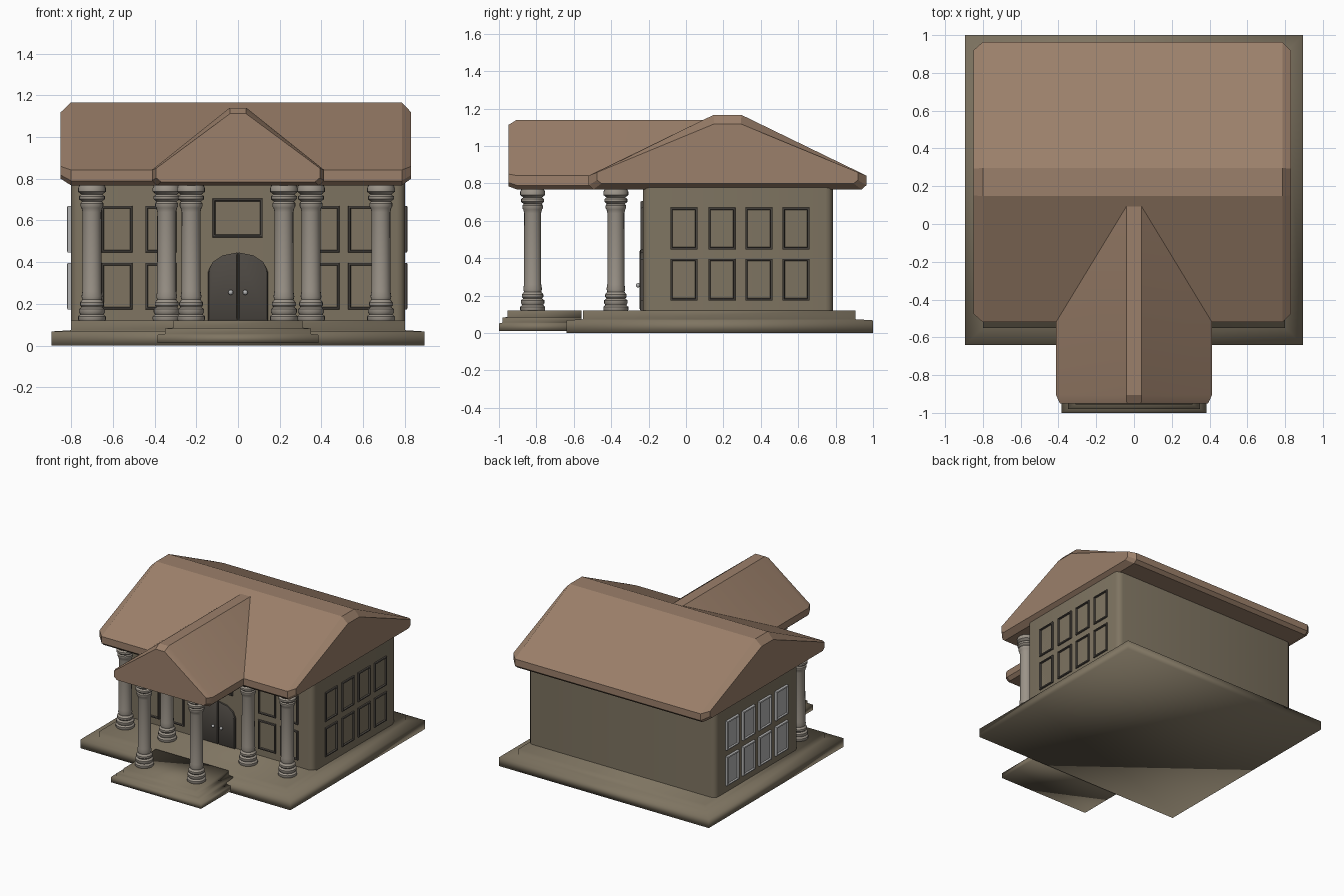
import bpy, bmesh, math
from mathutils import Matrix, Vector

if "Cube" in bpy.data.objects:
    bpy.data.objects.remove(bpy.data.objects["Cube"])


def material(name, rgb):
    m = bpy.data.materials.new(name)
    m.diffuse_color = (*rgb, 1)
    m.use_nodes = True
    m.node_tree.nodes["Principled BSDF"].inputs["Base Color"].default_value = m.diffuse_color
    return m


ROOF = material("roof_brown", (0.33, 0.215, 0.145))
STONE = material("stone", (0.21, 0.175, 0.12))
COLUMN = material("column_stone", (0.33, 0.295, 0.25))
DARK = material("dark_wood", (0.075, 0.066, 0.056))
GREY = material("grey", (0.45, 0.45, 0.45))


def finish(name, bm, mats, smooth=None):
    bmesh.ops.recalc_face_normals(bm, faces=bm.faces)
    me = bpy.data.meshes.new(name)
    bm.to_mesh(me)
    bm.free()
    ob = bpy.data.objects.new(name, me)
    bpy.context.collection.objects.link(ob)
    for m in mats:
        me.materials.append(m)
    if smooth:
        bpy.ops.object.select_all(action='DESELECT')
        ob.select_set(True)
        bpy.context.view_layer.objects.active = ob
        bpy.ops.object.shade_smooth_by_angle(angle=math.radians(smooth))
    return ob


def loft(name, sections, mat, smooth=None):
    """Skin equal-length loops and cap both ends."""
    bm = bmesh.new()
    rings = [[bm.verts.new(p) for p in s] for s in sections]
    n = len(rings[0])
    for a, b in zip(rings, rings[1:]):
        for i in range(n):
            j = (i + 1) % n
            bm.faces.new((a[i], a[j], b[j], b[i]))
    bm.faces.new(rings[0])
    bm.faces.new(rings[-1])
    return finish(name, bm, [mat], smooth)


def rect(x, y0, y1, z):
    return [(-x, y0, z), (x, y0, z), (x, y1, z), (-x, y1, z)]


def rounded_rect(x, y0, y1, r, z, seg=3):
    pts = []
    for k, (cx, cy) in enumerate([(x - r, y1 - r), (r - x, y1 - r),
                                  (r - x, y0 + r), (x - r, y0 + r)]):
        for s in range(seg + 1):
            a = math.radians(90 * (k + s / seg))
            pts.append((cx + r * math.cos(a), cy + r * math.sin(a), z))
    return pts


# Plinth and entrance steps
loft("base", [rect(0.895, -0.64, 1.0, 0), rect(0.895, -0.64, 1.0, 0.068),
              rect(0.80, -0.55, 0.905, 0.074), rect(0.80, -0.55, 0.905, 0.12)], STONE, 100)
loft("entrance_steps", [rect(x, y, -0.56, z) for x, y, z in
                        [(0.385, -1.0, 0.012), (0.385, -1.0, 0.052), (0.35, -0.98, 0.056),
                         (0.35, -0.98, 0.082), (0.31, -0.955, 0.086), (0.31, -0.955, 0.12)]],
     STONE, 100)

# Walls
loft("walls", [rounded_rect(0.80, -0.23, 0.785, 0.04, z) for z in (0.11, 0.79)], STONE, 40)


# Roofs: gable profile with chamfered ends
def gable(half, ridge, top):
    return [(-half, 0.842), (-half, 0.79), (-half + 0.025, 0.768), (half - 0.025, 0.768),
            (half, 0.79), (half, 0.842), (ridge, top), (-ridge, top)]


def shrink(profile, sw, sz, z0):
    return [(u * sw, z0 + (z - 0.768) * sz) for u, z in profile]


main = gable(0.742, 0.075, 1.166)
main_end = shrink(main, 0.94, 0.80, 0.80)
loft("main_roof", [[(x, 0.222 + u, z) for u, z in p] for x, p in
                   [(-0.85, main_end), (-0.80, main), (0.785, main), (0.83, main_end)]], ROOF, 25)

porch = gable(0.413, 0.04, 1.14)
porch_end = shrink(porch, 0.95, 0.88, 0.785)
loft("porch_roof", [[(u, y, z) for u, z in p] for y, p in
                    [(-0.95, porch_end), (-0.905, porch), (0.105, porch)]], ROOF, 25)

# Columns: one turned profile (radius, height), shared by all six
profile = [(0.060, 0.115), (0.067, 0.125), (0.067, 0.140), (0.056, 0.150), (0.063, 0.160),
           (0.063, 0.175), (0.050, 0.184), (0.057, 0.193), (0.057, 0.207), (0.046, 0.220),
           (0.050, 0.235), (0.046, 0.260), (0.045, 0.640), (0.050, 0.660), (0.055, 0.668),
           (0.055, 0.682), (0.048, 0.690), (0.062, 0.702), (0.062, 0.716), (0.050, 0.725),
           (0.067, 0.738), (0.067, 0.755), (0.058, 0.775)]
ring = [(math.cos(i * math.tau / 20), math.sin(i * math.tau / 20)) for i in range(20)]
column = loft("column", [[(r * c, r * s, z) for c, s in ring] for r, z in profile], COLUMN, 35)
spots = [(-0.70, -0.375), (-0.342, -0.375), (0.35, -0.375), (0.685, -0.375),
         (-0.225, -0.82), (0.22, -0.82)]
for i, (x, y) in enumerate(spots):
    ob = column if i == 0 else column.copy()
    if i:
        bpy.context.collection.objects.link(ob)
    ob.name = f"column_{i + 1}"
    ob.location = (x, y, 0)


# Windows: box with a raised frame and a recessed pane, facing `angle` about z
def window(name, centre, w, h, angle, depth=0.022, frame=DARK, pane=STONE):
    bm = bmesh.new()
    bmesh.ops.create_cube(bm, size=1, matrix=Matrix.Diagonal((w, depth * 2, h, 1)))
    front = min(bm.faces, key=lambda f: f.calc_center_median().y)
    edges = list(front.edges)
    bmesh.ops.bevel(bm, geom=edges, offset=0.006, segments=2, affect='EDGES', profile=0.5)
    front = min(bm.faces, key=lambda f: (round(f.calc_center_median().y, 4), -f.calc_area()))
    bmesh.ops.inset_region(bm, faces=[front], thickness=0.006)
    bmesh.ops.inset_region(bm, faces=[front], thickness=0.004, depth=-0.012)
    front.material_index = 1
    bm.transform(Matrix.Translation(Vector(centre)) @ Matrix.Rotation(math.radians(angle), 4, 'Z'))
    finish(name, bm, [frame, pane])


for z, row in ((0.285, "lower"), (0.558, "upper")):
    for i, x in enumerate((-0.58, -0.37, 0.412, 0.602)):
        window(f"front_window_{row}_{i + 1}", (x, -0.222, z), 0.149, 0.224, 0)
    for i, y in enumerate((-0.011, 0.192, 0.39, 0.588)):
        window(f"right_window_{row}_{i + 1}", (0.79, y, z), 0.146, 0.224, 90)
        window(f"left_window_{row}_{i + 1}", (-0.797, y, z), 0.146, 0.224, -90,
               frame=GREY, pane=GREY)
window("transom_window", (-0.002, -0.222, 0.612), 0.24, 0.186, 0)

# Arched double door with knobs
leaf = [(0.002, 0.12), (0.143, 0.12), (0.143, 0.355), (0.122, 0.40), (0.075, 0.432), (0.002, 0.447)]
for side, s in (("left", -1), ("right", 1)):
    loft(f"door_{side}", [[(s * (u + (0.07 - u) * k), y, z + (0.28 - z) * k) for u, z in leaf]
                          for y, k in ((-0.20, 0), (-0.243, 0), (-0.248, 0.06))], DARK, 40)
    bm = bmesh.new()
    bmesh.ops.create_uvsphere(bm, u_segments=12, v_segments=8, radius=0.012,
                              matrix=Matrix.Translation((s * 0.035, -0.256, 0.255)))
    finish(f"door_knob_{side}", bm, [GREY], 60)
